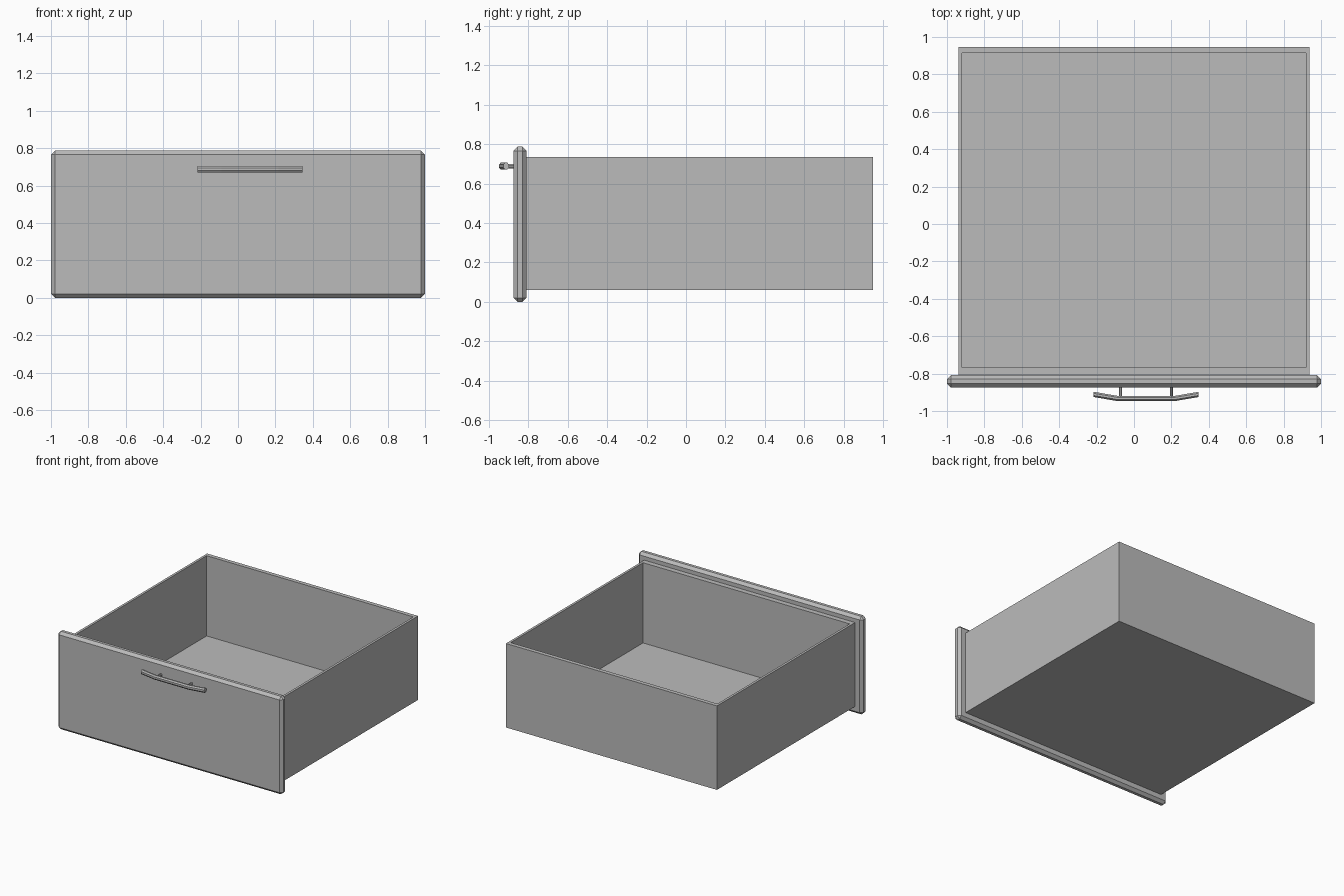
import bpy, bmesh
from math import pi, cos, sin
from mathutils import Vector

cube = bpy.data.objects.get("Cube")
if cube:
    bpy.data.objects.remove(cube, do_unlink=True)

grey = bpy.data.materials.new("plain grey")
grey.use_nodes = True
GREY = (0.5, 0.5, 0.5, 1)
grey.diffuse_color = GREY
grey.node_tree.nodes["Principled BSDF"].inputs["Base Color"].default_value = GREY


def finish(name, bm):
    bmesh.ops.recalc_face_normals(bm, faces=bm.faces)
    mesh = bpy.data.meshes.new(name)
    bm.to_mesh(mesh)
    bm.free()
    mesh.materials.append(grey)
    obj = bpy.data.objects.new(name, mesh)
    bpy.context.collection.objects.link(obj)
    return obj


def box(lo, hi):
    bm = bmesh.new()
    bmesh.ops.create_cube(bm, size=1)
    lo, hi = Vector(lo), Vector(hi)
    for v in bm.verts:
        v.co = (lo + hi) / 2 + v.co * (hi - lo)
    return bm


def tube(name, path, across, half_w, half_h):
    """Eight-sided bar swept along a path lying in a horizontal plane."""
    bm = bmesh.new()
    rings = []
    for p in path:
        angles = [pi / 8 + i * pi / 4 for i in range(8)]
        k = cos(pi / 8)
        rings.append([bm.verts.new(Vector(p) + Vector(across) * half_w * cos(a) / k
                                   + Vector((0, 0, half_h * sin(a) / k))) for a in angles])
    for a, b in zip(rings, rings[1:]):
        for i in range(8):
            j = (i + 1) % 8
            bm.faces.new((a[i], a[j], b[j], b[i]))
    bm.faces.new(rings[0])
    bm.faces.new(rings[-1])
    return finish(name, bm)


# Open tray: inset the top face unevenly, then sink it to the floor
bm = box((-0.938, -0.808, 0.06), (0.938, 0.947, 0.735))
top = max(bm.faces, key=lambda f: f.calc_center_median().z)
bmesh.ops.inset_individual(bm, faces=[top], thickness=0.027)
for v in top.verts:
    v.co.y = -0.767 if v.co.y < 0 else 0.914
rim = bmesh.ops.extrude_discrete_faces(bm, faces=[top])["faces"][0]
for v in rim.verts:
    v.co.z = 0.09
finish("drawer_tray", bm)

# Front panel with chamfered edges
bm = box((-1, -0.874, 0), (1, -0.808, 0.787))
bmesh.ops.bevel(bm, geom=bm.edges[:], offset=0.021, segments=1, affect='EDGES')
finish("front_panel", bm)

# Bowed pull handle, a little off centre, on two posts
HX, HZ = 0.065, 0.688
bar = [(HX - 0.281, -0.911, HZ), (HX - 0.152, -0.933, HZ),
       (HX + 0.152, -0.933, HZ), (HX + 0.281, -0.911, HZ)]
tube("handle_bar", bar, (0, 1, 0), 0.014, 0.018)
for side, name in ((1, "left"), (-1, "right")):
    x = HX + side * 0.136
    tube("handle_post_" + name, [(x, -0.93, HZ), (x, -0.87, HZ)], (1, 0, 0), 0.008, 0.011)
